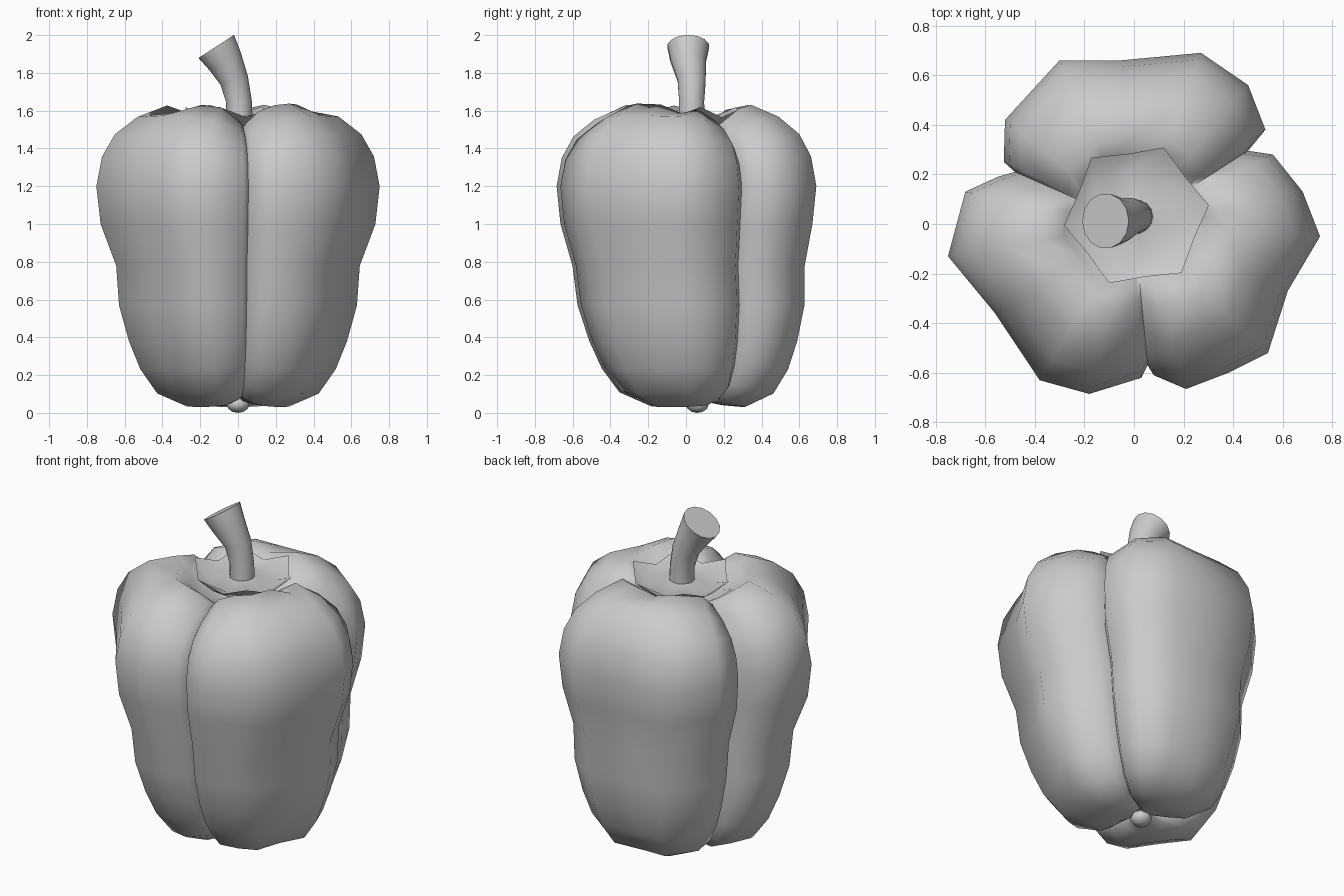
import bpy, bmesh, math
from mathutils import Vector

old = bpy.data.objects.get("Cube")
if old:
    bpy.data.objects.remove(old, do_unlink=True)

mat = bpy.data.materials.new("plain_grey")
mat.use_nodes = True
GREY = (0.6, 0.6, 0.6, 1)
mat.diffuse_color = GREY
mat.node_tree.nodes["Principled BSDF"].inputs["Base Color"].default_value = GREY


def loft(name, rings, sharp):
    """Skin a list of closed rings, capping both ends."""
    bm = bmesh.new()
    loops = [[bm.verts.new(p) for p in ring] for ring in rings]
    n = len(loops[0])
    for a, b in zip(loops, loops[1:]):
        for i in range(n):
            j = (i + 1) % n
            bm.faces.new((a[i], a[j], b[j], b[i]))
    bm.faces.new(loops[0][::-1])
    bm.faces.new(loops[-1])
    bmesh.ops.recalc_face_normals(bm, faces=bm.faces)
    mesh = bpy.data.meshes.new(name)
    bm.to_mesh(mesh)
    bm.free()
    obj = bpy.data.objects.new(name, mesh)
    bpy.context.collection.objects.link(obj)
    mesh.materials.append(mat)
    bpy.ops.object.select_all(action="DESELECT")
    obj.select_set(True)
    bpy.context.view_layer.objects.active = obj
    bpy.ops.object.shade_smooth_by_angle(angle=math.radians(sharp))


# Body: three-lobed plan, scaled along a side profile
plan = [(0.055, -0.57), (0.08, -0.61), (0.21, -0.665), (0.38, -0.6), (0.54, -0.52),
        (0.62, -0.27), (0.75, -0.05), (0.68, 0.13), (0.56, 0.28), (0.46, 0.295),
        (0.53, 0.38), (0.46, 0.56), (0.27, 0.69), (-0.05, 0.66), (-0.3, 0.66),
        (-0.52, 0.42), (-0.525, 0.25), (-0.48, 0.21), (-0.55, 0.19), (-0.68, 0.13),
        (-0.75, -0.13), (-0.56, -0.36), (-0.38, -0.63), (-0.18, -0.685), (0.03, -0.62)]
angles = [math.atan2(y, x) for x, y in plan]
grooves = [angles[i] for i in (0, 9, 17)]
middles = [angles[i] for i in (6, 13, 21)]
profile = [(0.05, 0.06), (0.2, 0.04), (0.36, 0.03), (0.57, 0.1), (0.69, 0.23),
           (0.77, 0.38), (0.84, 0.57), (0.86, 0.78), (0.97, 1.0), (1, 1.2),
           (0.96, 1.36), (0.87, 1.48), (0.71, 1.575), (0.5, 1.645), (0.38, 1.575),
           (0.28, 1.5), (0.1, 1.48)]


def nearness(angle, centres, width):
    d = min(abs((angle - c + math.pi) % math.tau - math.pi) for c in centres)
    return math.exp(-d / width)


rings = []
for s, z in profile:
    ring = []
    low = z < 0.9
    for (x, y), a in zip(plan, angles):
        g = nearness(a, grooves, 0.22)
        if z > 1.2:
            dz = -0.3 * (z - 1.2) * g * min(1, s / 0.5)
            if 0.3 < s < 0.6:
                dz -= 0.05 * nearness(a, middles, 0.22)
        else:
            dz = 0.06 * g * max(0, 1 - z / 0.4)
        shift = 0.05 * max(0, 1 - z / 0.8) + (0.01 if low else 0)
        ring.append((x * s, y * s * (1.04 if low else 1) + shift, z + dz))
    rings.append(ring)
loft("pepper_body", rings, 75)

# Calyx: six-pointed upturned dish around the stalk
rings = []
for tip, valley, z_tip, z_valley in ((0.06, 0.06, 1.52, 1.52), (0.2, 0.18, 1.53, 1.52),
                                     (0.295, 0.25, 1.62, 1.565), (0.2, 0.18, 1.555, 1.545),
                                     (0.06, 0.06, 1.575, 1.575)):
    ring = []
    for i in range(12):
        a = math.radians(8 + 30 * i)
        r, z = (valley, z_valley) if i % 2 else (tip, z_tip)
        ring.append((0.01 + r * math.cos(a), 0.035 + r * math.sin(a), z))
    rings.append(ring)
loft("calyx", rings, 80)

# Stalk: bent tube that flares to a slanted flat end
rings = []
for x, z, radius, tilt in ((0.008, 1.54, 0.07, 0), (0.005, 1.65, 0.068, 6), (-0.02, 1.76, 0.076, 18),
                           (-0.07, 1.865, 0.096, 30), (-0.115, 1.94, 0.112, 33)):
    t = math.radians(tilt)
    u = Vector((math.cos(t), 0, math.sin(t)))
    v = Vector((0, 1, 0))
    c = Vector((x, 0.03 if z < 1.8 else 0.012, z))
    rings.append([c + radius * (math.cos(k * math.tau / 14) * u + math.sin(k * math.tau / 14) * v)
                  for k in range(14)])
loft("stalk", rings, 40)

# Blossom tip: small knob under the body
bpy.ops.mesh.primitive_uv_sphere_add(segments=8, ring_count=6, radius=1, location=(0, 0.06, 0.045))
tip = bpy.context.object
tip.name = "blossom_tip"
tip.scale = (0.06, 0.06, 0.045)
tip.data.materials.append(mat)
bpy.ops.object.shade_smooth()
